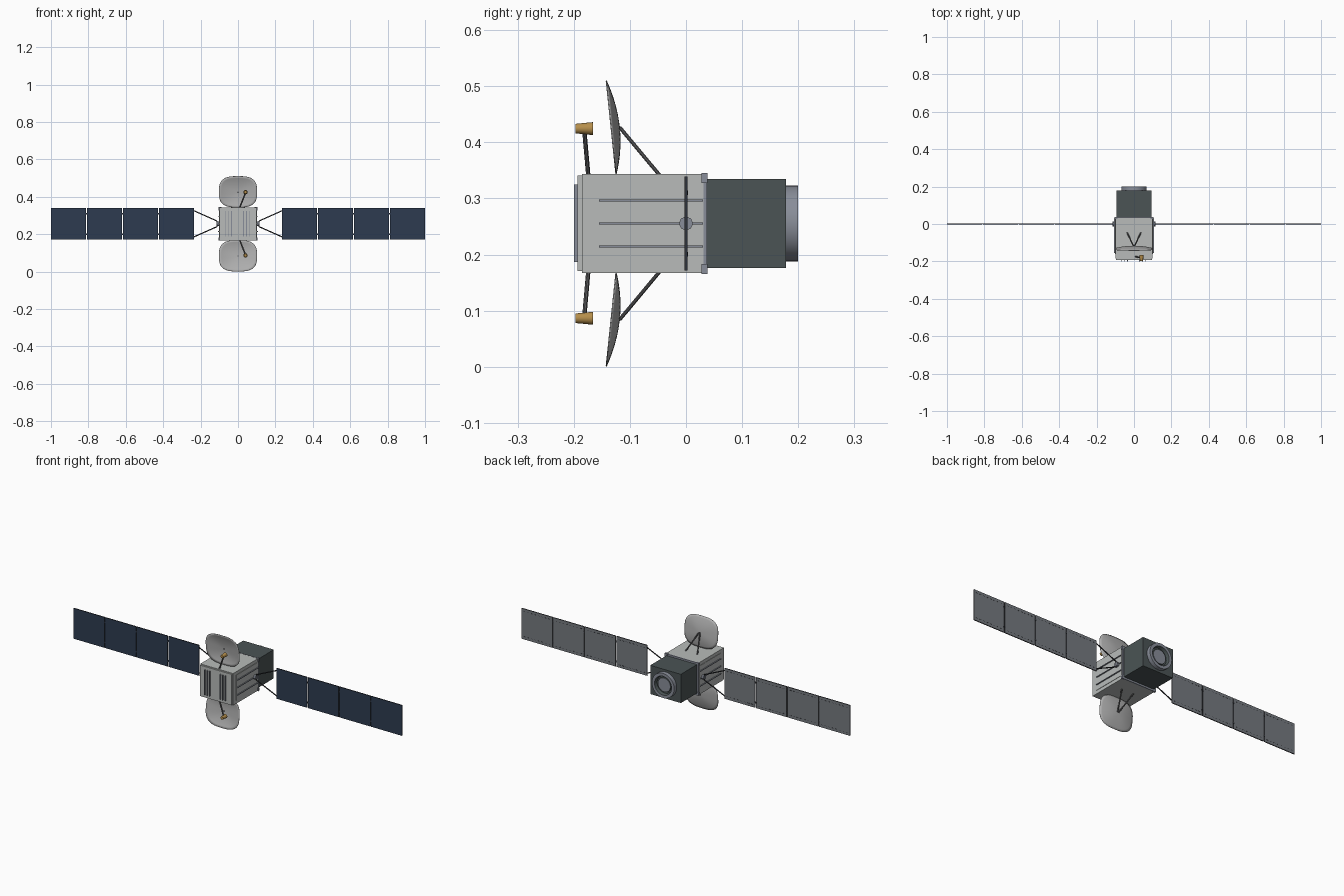
import bpy, bmesh, math
from mathutils import Vector, Matrix

cube = bpy.data.objects.get("Cube")
if cube:
    bpy.data.objects.remove(cube, do_unlink=True)

MID = 0.2555  # height of the long axis


def material(name, r, g, b):
    m = bpy.data.materials.new(name)
    m.use_nodes = True
    m.diffuse_color = (r, g, b, 1)
    m.node_tree.nodes["Principled BSDF"].inputs["Base Color"].default_value = (r, g, b, 1)
    return m


BODY = material("light grey", .48, .5, .49)
DISH = material("dish grey", .43, .43, .43)
SLATE = material("slate grey", .25, .27, .32)
MODULE = material("dark green grey", .07, .088, .09)
NAVY = material("solar navy", .026, .044, .08)
BACK = material("panel back grey", .18, .195, .215)
STRUT = material("strut grey", .1, .1, .105)
DARK = material("dark charcoal", .03, .032, .038)
GOLD = material("gold", .46, .27, .07)


def finish(bm, name, mats, smooth=False):
    bmesh.ops.recalc_face_normals(bm, faces=bm.faces)
    me = bpy.data.meshes.new(name)
    bm.to_mesh(me)
    bm.free()
    ob = bpy.data.objects.new(name, me)
    bpy.context.collection.objects.link(ob)
    for m in mats:
        me.materials.append(m)
    if smooth:
        bpy.ops.object.select_all(action='DESELECT')
        ob.select_set(True)
        bpy.context.view_layer.objects.active = ob
        bpy.ops.object.shade_smooth_by_angle(angle=math.radians(35))
    return ob


def add_box(bm, x0, x1, y0, y1, z0, z1):
    size = Matrix.Diagonal((x1 - x0, y1 - y0, z1 - z0, 1))
    at = Matrix.Translation(((x0 + x1) / 2, (y0 + y1) / 2, (z0 + z1) / 2))
    bmesh.ops.create_cube(bm, size=1, matrix=at @ size)


def box(name, mat, *bounds):
    bm = bmesh.new()
    add_box(bm, *bounds)
    return finish(bm, name, [mat])


def block(name, mat, half_x, y0, y1, half_z):
    return box(name, mat, -half_x, half_x, y0, y1, MID - half_z, MID + half_z)


def rod(name, mat, a, b, r0, r1=None, sides=8):
    a, b = Vector(a), Vector(b)
    d = b - a
    turn = d.to_track_quat('Z', 'Y').to_matrix().to_4x4()
    bm = bmesh.new()
    bmesh.ops.create_cone(bm, cap_ends=True, segments=sides, radius1=r0,
                          radius2=r1 or r0, depth=d.length,
                          matrix=Matrix.Translation((a + b) / 2) @ turn)
    return finish(bm, name, [mat], True)


# Main body, front plate and rear flange
block("main_body", BODY, .1, -.185, .032, .088)
block("front_plate", BODY, .097, -.193, -.184, .085)
block("rear_flange", SLATE, .101, .031, .037, .0885)
bm = bmesh.new()
for sx in (-1, 1):
    for sz in (-1, 1):
        x, z = sx * .096, MID + sz * .081
        add_box(bm, x - .008, x + .008, .028, .038, z - .009, z + .009)
finish(bm, "flange_corners", [SLATE])

# Upright ribs on the front face
bm = bmesh.new()
for x in (-.065, -.05, -.035, .03, .045, .06):
    add_box(bm, x - .002, x + .002, -.2, -.192, MID - .069, MID + .069)
finish(bm, "front_ribs", [SLATE])

# Rear module and engine ring, turned from a profile
block("rear_module", MODULE, .093, .036, .178, .079)
bm = bmesh.new()
profile = [(.068, .176), (.068, .2), (.052, .2), (.047, .184), (.04, .184), (.038, .19), (0, .19)]
verts = [bm.verts.new((r, y, 0)) for r, y in profile]
edges = [bm.edges.new(p) for p in zip(verts, verts[1:])]
bmesh.ops.spin(bm, geom=verts + edges, cent=(0, 0, 0), axis=(0, 1, 0),
               angle=math.tau, steps=32)
bmesh.ops.remove_doubles(bm, verts=bm.verts, dist=1e-5)
bmesh.ops.translate(bm, verts=bm.verts, vec=(0, 0, MID))
bmesh.ops.recalc_face_normals(bm, faces=bm.faces)
for f in bm.faces:
    c = f.calc_center_median()
    radius = math.hypot(c.x, c.z - MID)
    f.material_index = 1 if .038 < radius < .051 else 0
finish(bm, "engine_ring", [SLATE, MODULE], True)

for s, side in ((1, "left"), (-1, "right")):
    # Radiator panel with long fins
    x0, x1 = sorted((s * .099, s * .102))
    box(side + "_radiator", BODY, x0, x1, -.16, .03, MID - .07, MID + .07)
    bm = bmesh.new()
    x0, x1 = sorted((s * .1, s * .107))
    for dz in (-.041, 0, .041):
        add_box(bm, x0, x1, -.155, .03, MID + dz - .002, MID + dz + .002)
    finish(bm, side + "_radiator_fins", [SLATE])

    # Hub and forked yoke carrying the wing
    rod(side + "_hub", SLATE, (s * .098, 0, MID), (s * .114, 0, MID), .0125)
    rod(side + "_yoke_crossbar", DARK, (s * .112, 0, MID - .016), (s * .112, 0, MID + .016), .003)
    for sz, end in ((1, "upper"), (-1, "lower")):
        rod(f"{side}_{end}_yoke_arm", DARK, (s * .112, 0, MID + sz * .015),
            (s * .238, 0, MID + sz * .071), .003)

    # Four solar panels: cells in front, grey behind, dark rims
    inner, pitch, gap = .235, .1925, .005
    bm = bmesh.new()
    for i in range(4):
        x0, x1 = sorted((s * (inner + i * pitch), s * (inner + (i + 1) * pitch - gap)))
        add_box(bm, x0, x1, -.0025, .0025, MID - .084, MID + .084)
    bmesh.ops.recalc_face_normals(bm, faces=bm.faces)
    for f in bm.faces:
        f.material_index = 0 if f.normal.y < -.5 else 1 if f.normal.y > .5 else 2
    finish(bm, side + "_solar_panels", [NAVY, BACK, DARK])

    # Hinges and dashed rows on the panel backs
    bm = bmesh.new()
    for i in range(1, 4):
        x = s * (inner + i * pitch - gap / 2)
        for dz in (-.055, .055):
            add_box(bm, x - .005, x + .005, -.001, .0035, MID + dz - .004, MID + dz + .004)
    for i in range(4):
        for k in range(8):
            x = s * (inner + i * pitch + .018 + k * .0215)
            for dz in (-.069, .069):
                add_box(bm, x - .005, x + .005, .002, .003, MID + dz - .001, MID + dz + .001)
    finish(bm, side + "_panel_hinges_and_dashes", [DARK])

for s, end in ((1, "upper"), (-1, "lower")):
    # Rounded-square shallow dish, tilted slightly forward at its outer edge
    centre, half_x, half_z, rings, steps = .171, .102, .0835, 8, 48
    bm = bmesh.new()

    def dish_point(t, a):
        c, n = math.cos(a), math.sin(a)
        k = t * (abs(c) ** 3 + abs(n) ** 3) ** (-1 / 3)
        dz = half_z * k * n
        y = -.1335 - .104 * dz + .0145 * (1 - t * t)
        return bm.verts.new((half_x * k * c, y, MID + s * (centre + dz)))

    hub = dish_point(0, 0)
    loops = [[dish_point(r / rings, math.tau * i / steps) for i in range(steps)]
             for r in range(1, rings + 1)]
    for i in range(steps):
        j = (i + 1) % steps
        bm.faces.new((hub, loops[0][i], loops[0][j]))
        for a, b in zip(loops, loops[1:]):
            bm.faces.new((a[i], b[i], b[j], a[j]))
    dish = finish(bm, end + "_dish", [DISH], True)
    shell = dish.modifiers.new("Shell", 'SOLIDIFY')
    shell.thickness = .002
    shell.offset = 0

    # Centre stud, twin back struts
    zc = MID + s * centre
    rod(end + "_dish_stud", STRUT, (0, -.123, zc), (0, -.118, zc), .003)
    for sx, side in ((1, "left"), (-1, "right")):
        rod(f"{end}_{side}_dish_strut", STRUT, (sx * .036, -.047, MID + s * .086),
            (sx * .003, -.118, MID + s * .171), .0035)

    # Feed horn on its arm
    zh = MID + s * .169
    rod(end + "_feed_arm", STRUT, (.008, -.174, MID + s * .084), (.039, -.181, zh - s * .006), .004)
    rod(end + "_feed_horn", GOLD, (.04, -.197, zh), (.04, -.166, zh), .0085, .0115, 16)
